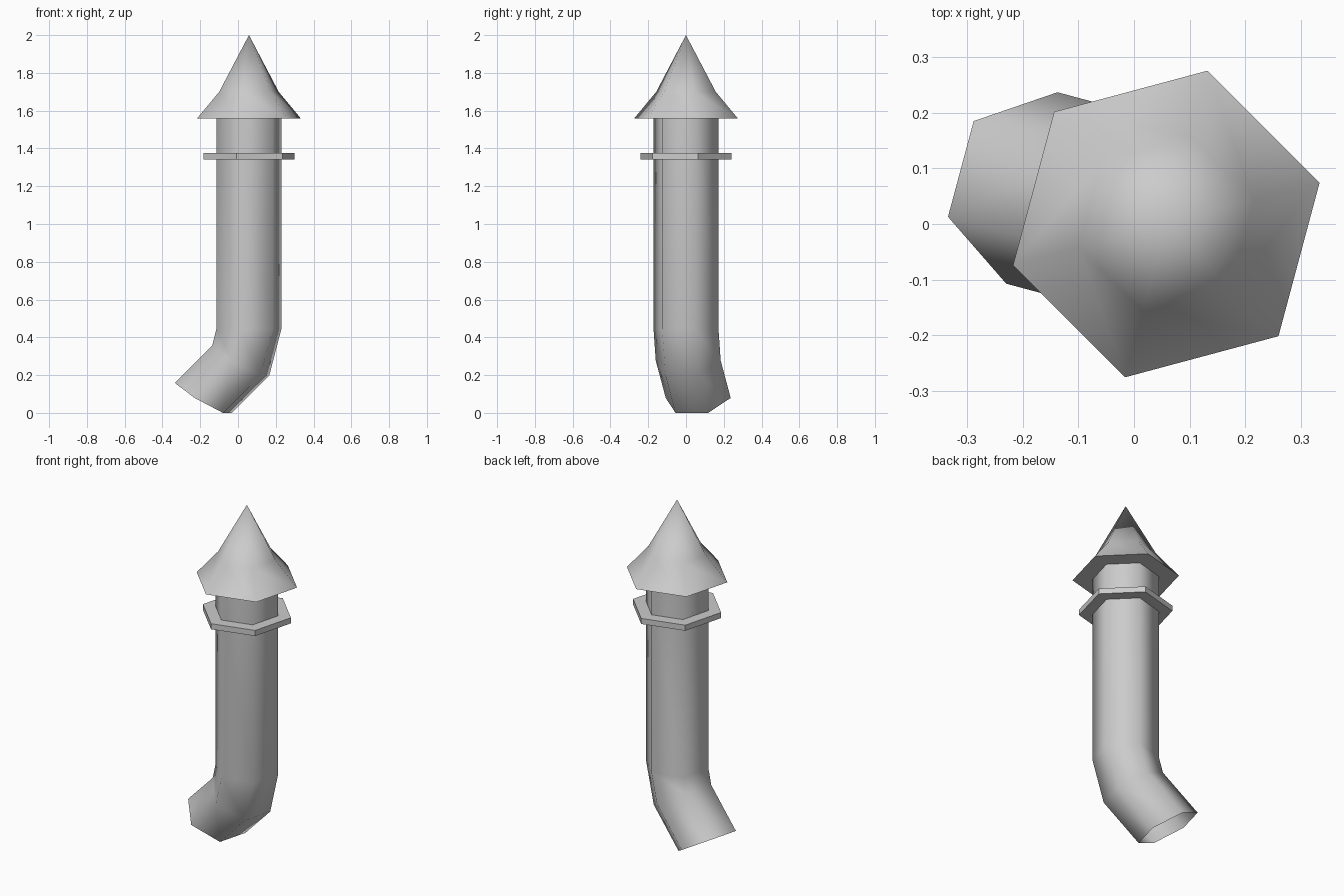
import bpy, bmesh
from math import radians, cos, sin
from mathutils import Vector

if "Cube" in bpy.data.objects:
    bpy.data.objects.remove(bpy.data.objects["Cube"])

CX = 0.058                      # axis of the upright pipe
TURN = radians(15)              # rotation of all hexagons
OUT = Vector((-cos(TURN), sin(TURN), 0))    # direction the elbow leans
SIDE = Vector((sin(TURN), cos(TURN), 0))    # elbow hinge axis
UP = Vector((0, 0, 1))


def hexagon(bm, r, lean, z, tilt=0):
    """Six-sided ring, shifted along OUT and tilted about SIDE."""
    centre = Vector((CX, 0, z)) + OUT * lean
    u = OUT * cos(tilt) + UP * sin(tilt)
    ring = []
    for k in range(6):
        a = radians(30 + 60 * k)
        ring.append(bm.verts.new(centre + u * (r * cos(a)) + SIDE * (r * sin(a))))
    return ring


def build(name, rings, bottom=True, top=True, tip=None, smooth=True):
    bm = bmesh.new()
    loops = [hexagon(bm, *r) for r in rings]
    for a, b in zip(loops, loops[1:]):
        for i in range(6):
            j = (i + 1) % 6
            bm.faces.new((a[i], a[j], b[j], b[i]))
    if bottom:
        bm.faces.new(loops[0])
    if tip is not None:
        apex = bm.verts.new((CX, 0, tip))
        for i in range(6):
            bm.faces.new((loops[-1][i], loops[-1][(i + 1) % 6], apex))
    elif top:
        bm.faces.new(loops[-1])
    bmesh.ops.recalc_face_normals(bm, faces=bm.faces)
    me = bpy.data.meshes.new(name)
    bm.to_mesh(me)
    bm.free()
    ob = bpy.data.objects.new(name, me)
    bpy.context.collection.objects.link(ob)
    if smooth:
        bpy.ops.object.select_all(action='DESELECT')
        bpy.context.view_layer.objects.active = ob
        ob.select_set(True)
        bpy.ops.object.shade_smooth_by_angle(angle=radians(65))
    return ob


# Bent pipe, open at its lower mouth
R = 0.178
build("pipe", [(R, 0.25, 0.079, radians(31)),
               (R, 0.045, 0.277, radians(30.5)),
               (R, 0, 0.445),
               (R, 0, 1.56)], bottom=False, top=False)

# Flat collar
build("collar", [(0.25, 0, 1.342), (0.25, 0, 1.375)], smooth=False)

# Flared pointed cap
build("cap", [(0.285, 0, 1.558), (0.163, 0, 1.70)], tip=2.0)
